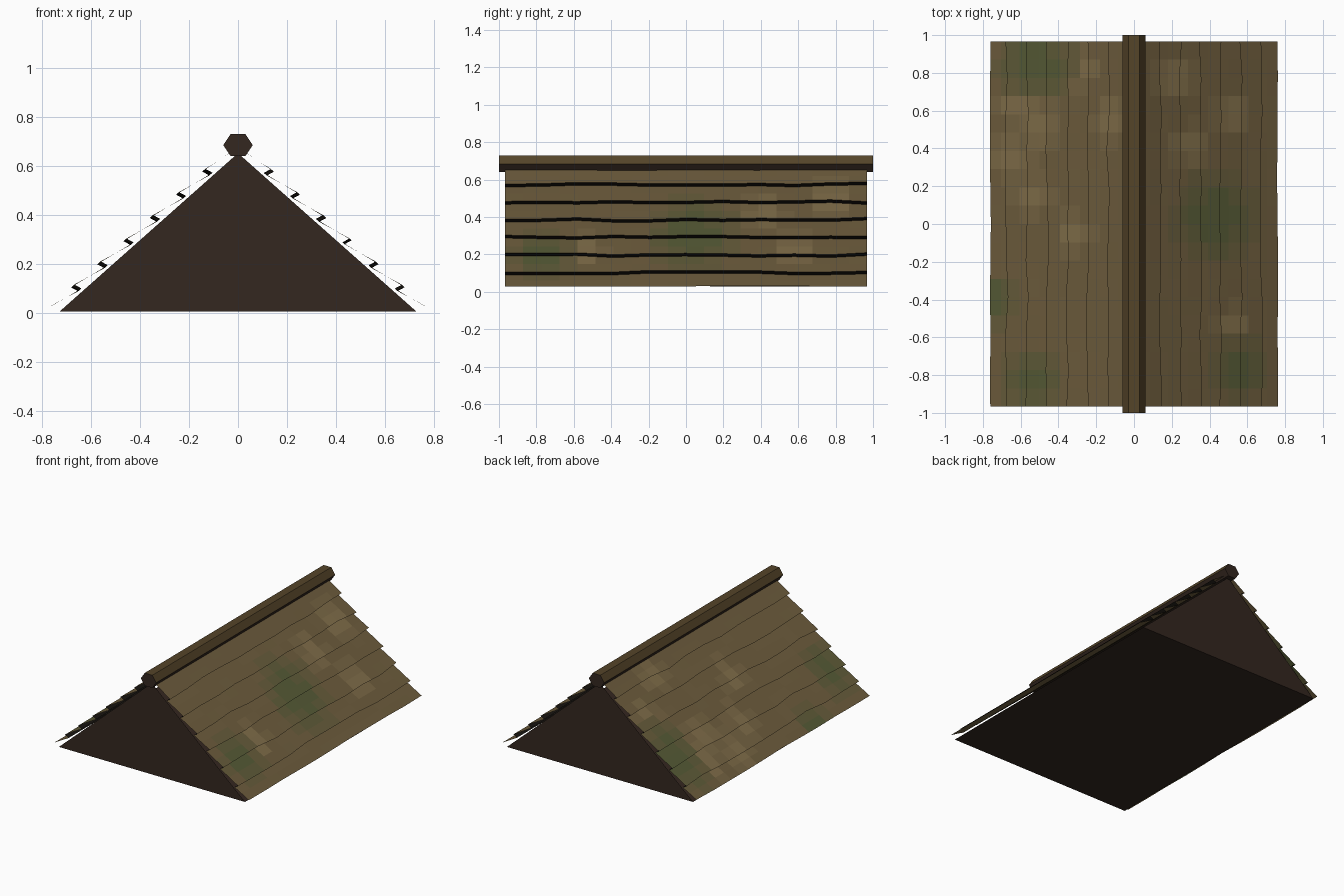
import bpy, math, random

if "Cube" in bpy.data.objects:
    bpy.data.objects.remove(bpy.data.objects["Cube"])

random.seed(4)


def material(name, rgb):
    m = bpy.data.materials.new(name)
    m.diffuse_color = (*rgb, 1)
    m.use_nodes = True
    m.node_tree.nodes["Principled BSDF"].inputs["Base Color"].default_value = m.diffuse_color
    return m


def mix(a, b, t):
    return tuple(p + (q - p) * t for p, q in zip(a, b))


def build(name, verts, faces, mats, indices=None):
    me = bpy.data.meshes.new(name)
    me.from_pydata(verts, [], faces)
    for m in mats:
        me.materials.append(m)
    if indices:
        me.polygons.foreach_set("material_index", indices)
    me.update()
    ob = bpy.data.objects.new(name, me)
    bpy.context.collection.objects.link(ob)
    return ob


BASE, MOSS, PALE = (0.15, 0.105, 0.045), (0.09, 0.10, 0.035), (0.21, 0.15, 0.065)
dark = material("shadow_gap", (0.009, 0.007, 0.005))
wall = material("dark_wood", (0.034, 0.020, 0.014))
beam = material("ridge_wood", (0.09, 0.058, 0.022))
shades = [dark, material("shingle", BASE)]
shades += [material(f"moss_{i}", mix(BASE, MOSS, i / 3)) for i in (1, 2, 3)]
shades += [material(f"pale_{i}", mix(BASE, PALE, i / 3)) for i in (1, 2, 3)]

# Patches of moss and worn wood as (x, y, radius)
MOSS_SPOTS = [(0.43, 0.03, 0.24), (0.55, -0.77, 0.17), (-0.52, 0.85, 0.22),
              (-0.54, -0.82, 0.18), (-0.76, -0.4, 0.16)]
PALE_SPOTS = [(0.52, -0.55, 0.12), (0.53, 0.58, 0.12), (0.22, 0.78, 0.13),
              (0.3, 0.42, 0.12), (-0.62, 0.65, 0.13), (-0.5, 0.52, 0.13),
              (-0.53, 0.15, 0.12), (-0.31, -0.05, 0.11), (-0.12, 0.55, 0.12),
              (-0.3, 0.82, 0.12), (-0.65, 0.35, 0.12)]


def shade(x, y):
    def level(spots):
        w = max(1 - math.hypot(x - a, y - b) / r for a, b, r in spots)
        return max(0, min(3, math.ceil(w * 4) - 0))
    m, p = level(MOSS_SPOTS), level(PALE_SPOTS)
    return 1 + m if m else (4 + p if p else 1)


# Stepped shingle sheets: each course rises gently, then juts out to the next lip
COURSES, SEGS, HALF = 7, 20, 0.967


def shingles(name, side):
    rows = []
    for k in range(COURSES):
        tip = (0.76, 0.03) if k == 0 else (0.675 - 0.107 * (k - 1), 0.110 + 0.0945 * (k - 1))
        top = (0.646 - 0.107 * k, 0.094 + 0.0945 * k) if k < COURSES - 1 else (0.03, 0.655)
        mid = ((tip[0] + top[0]) / 2, (tip[1] + top[1]) / 2)
        rows += [(tip, k), (mid, None), (top, k + 1)]
    # ragged edge offsets, kinked at every second segment
    waves = []
    for k in range(COURSES + 1):
        amp = 0.003 if k in (0, COURSES) else 0.009
        kinks = [random.uniform(-amp, amp) for _ in range(SEGS // 2 + 1)]
        waves.append([(kinks[j // 2] + kinks[(j + 1) // 2]) / 2 for j in range(SEGS + 1)])
    verts, faces, idx = [], [], []
    for (x, z), w in rows:
        for j in range(SEGS + 1):
            d = 0 if w is None else waves[w][j]
            verts.append((side * (x - d * 0.8), HALF * (2 * j / SEGS - 1), z + d * 0.7))
    n = SEGS + 1
    for r in range(len(rows) - 1):
        for j in range(SEGS):
            a = r * n + j
            f = (a, a + 1, a + n + 1, a + n)
            faces.append(f if side > 0 else f[::-1])
            cx = sum(verts[i][0] for i in f) / 4
            cy = sum(verts[i][1] for i in f) / 4
            idx.append(0 if r % 3 == 2 else shade(cx, cy))
    return build(name, verts, faces, shades, idx)


shingles("right_shingles", 1)
shingles("left_shingles", -1)

# Gable ends joined by the flat underside
tri = [(-0.728, 0.006), (0.728, 0.006), (0, 0.652)]
verts = [(x, y, z) for y in (-0.962, 0.962) for x, z in tri]
build("gable_ends_and_underside", verts, [(0, 1, 2), (5, 4, 3), (0, 3, 4, 1)], [wall])

# Six-sided ridge beam
hexa = [(0.06 * math.cos(math.radians(60 * i)), 0.685 + 0.052 * math.sin(math.radians(60 * i)))
        for i in range(6)]
verts = [(x, y, z) for y in (-1, 1) for x, z in hexa]
faces = [(i, i + 6, (i + 1) % 6 + 6, (i + 1) % 6) for i in range(6)]
faces = [f[::-1] for f in faces] + [tuple(range(6)), tuple(range(11, 5, -1))]
faces = [f[::-1] for f in faces[:6]] + faces[6:]
build("ridge_beam", verts, faces, [beam, wall], [0, 0, 0, 1, 1, 1, 1, 1])
